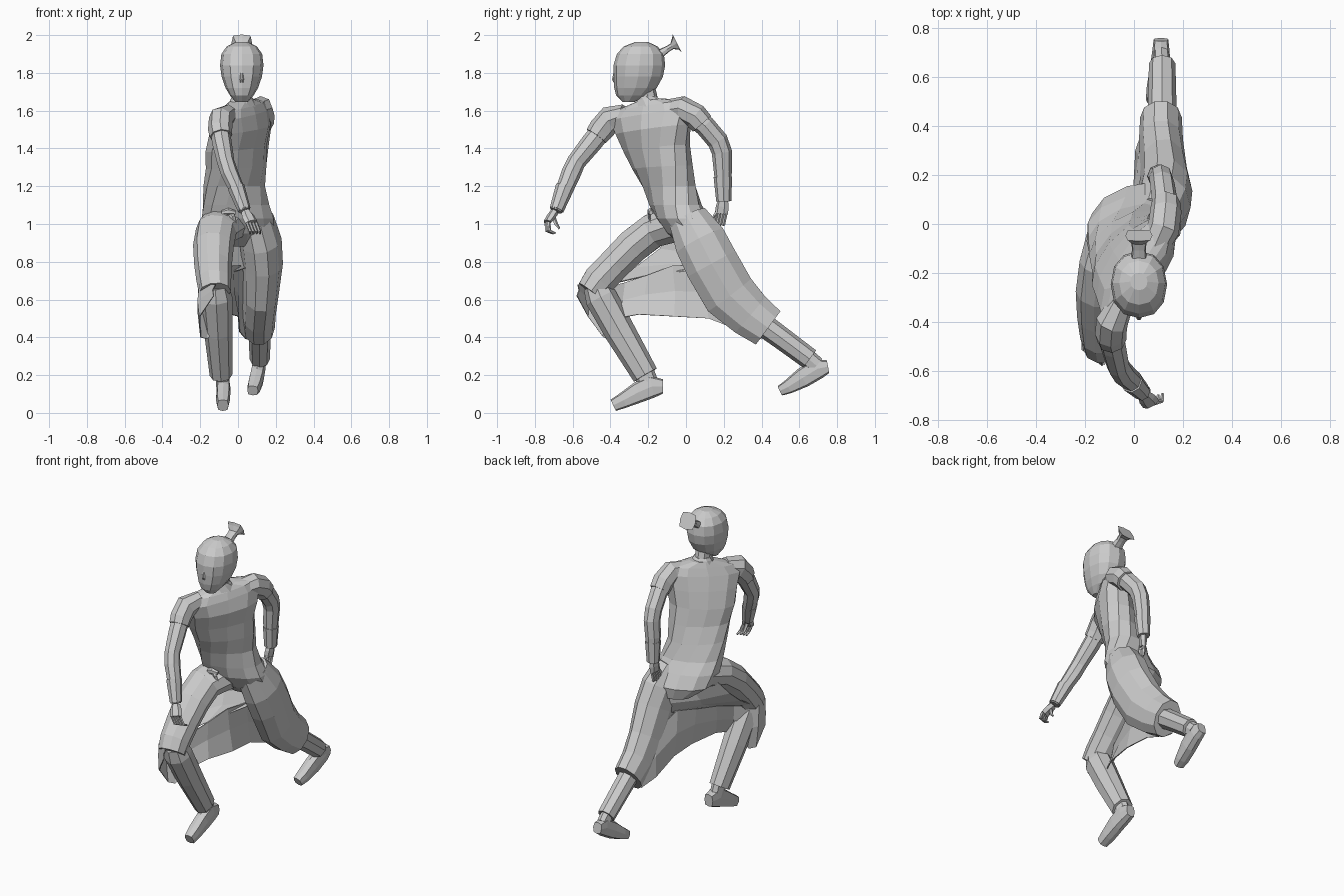
import bpy, bmesh, math
from mathutils import Vector as V


def finish(name, bm):
    bmesh.ops.recalc_face_normals(bm, faces=bm.faces)
    me = bpy.data.meshes.new(name)
    bm.to_mesh(me)
    bm.free()
    ob = bpy.data.objects.new(name, me)
    bpy.context.collection.objects.link(ob)
    return ob


def power(x, e):
    return math.copysign(abs(x) ** e, x) if abs(x) > 1e-6 else 0


def loft(name, rings, n=8, e=1.0):
    """Skin (centre, half axis u, half axis v) rings; e below 1 makes them boxier."""
    bm = bmesh.new()
    loops = []
    for c, u, v in rings:
        loops.append([bm.verts.new(c + u * power(math.cos(2 * math.pi * i / n), e)
                                   + v * power(math.sin(2 * math.pi * i / n), e)) for i in range(n)])
    for a, b in zip(loops, loops[1:]):
        for i in range(n):
            j = (i + 1) % n
            bm.faces.new((a[i], a[j], b[j], b[i]))
    bm.faces.new(loops[0][::-1])
    bm.faces.new(loops[-1])
    return finish(name, bm)


def tube(name, rows, n=8, side=(1, 0, 0), e=1.0):
    """Limb along a path of (x, y, z, half width, half depth)."""
    p = [V(r[:3]) for r in rows]
    rings = []
    for i, r in enumerate(rows):
        t = (p[min(i + 1, len(p) - 1)] - p[max(i - 1, 0)]).normalized()
        s = V(side)
        s = (s - t * s.dot(t)).normalized()
        rings.append((p[i], s * r[3], t.cross(s) * r[4]))
    return loft(name, rings, n, e)


def stack(name, rows, n=12):
    """Body of level rings (x, y, z, half a, half b, turn in degrees, tilt)."""
    rings = []
    for x, y, z, a, b, deg, tilt in rows:
        q = math.radians(deg)
        rings.append((V((x, y, z)), V((math.cos(q), math.sin(q), tilt)) * a,
                      V((-math.sin(q), math.cos(q), 0)) * b))
    return loft(name, rings, n, .9)


def sheet(name, curves):
    bm = bmesh.new()
    rows = [[bm.verts.new(p) for p in c] for c in curves]
    for a, b in zip(rows, rows[1:]):
        for i in range(len(a) - 1):
            bm.faces.new((a[i], a[i + 1], b[i + 1], b[i]))
    ob = finish(name, bm)
    m = ob.modifiers.new("cloth", "SOLIDIFY")
    m.thickness = 0.006
    return ob


def hand(name, wrist, knuckle, tip, spread, thumb):
    w, k, t, s = V(wrist), V(knuckle), V(tip), V(spread)
    tube(name + "_palm", [(*w, .026, .022), (*w.lerp(k, .5), .036, .021), (*k, .036, .016)], 6, spread)
    for i in range(4):
        o = s * (-.027 + .018 * i)
        bend = k.lerp(t, .5) + (k - w) * .3
        tube(f"{name}_finger_{i + 1}", [(*(k + o), .009, .009), (*(bend + o), .009, .009),
                                        (*(t + o * 1.1), .006, .006)], 5, spread)
    th = V(thumb)
    tube(name + "_thumb", [(*w.lerp(k, .3), .012, .012), (*(w.lerp(k, .5).lerp(th, .6)), .011, .011),
                           (*th, .006, .006)], 5, spread)


# Tunic body: twisted from hips to shoulders
stack("tunic", [
    (.02, .07, .88, .10, .08, 18, 0),
    (.01, .03, .95, .19, .13, 18, 0),
    (.0, -.02, 1.03, .20, .135, 15, 0),
    (-.01, -.055, 1.10, .185, .125, 22, 0),
    (-.02, -.09, 1.20, .175, .12, 35, 0),
    (-.01, -.125, 1.30, .185, .12, 45, .05),
    (-.01, -.155, 1.40, .20, .12, 50, .1),
    (.01, -.175, 1.50, .225, .115, 56, .12),
    (.015, -.19, 1.58, .25, .09, 60, .14),
    (.02, -.19, 1.625, .215, .07, 60, .14),
    (.02, -.19, 1.655, .08, .055, 60, .12)])
stack("collar", [(.02, -.195, 1.62, .085, .07, 55, .1), (.02, -.20, 1.66, .06, .056, 40, .05),
                 (.02, -.205, 1.675, .052, .05, 30, 0)], 10)
tube("neck", [(.02, -.19, 1.62, .048, .05), (.02, -.22, 1.75, .046, .05)])

# Knotted waist tie
tube("sash_knot", [(-.085, -.185, 1.06, .012, .012), (-.05, -.19, 1.065, .02, .016),
                   (-.015, -.185, 1.06, .012, .012)], 6, (0, 0, 1))
for i, dx in enumerate((-.035, .03)):
    tube(f"sash_end_{i + 1}", [(-.05, -.19, 1.065, .01, .006), (-.05 + dx * .7, -.195, 1.04, .014, .006),
                               (-.05 + dx, -.185, 1.0, .012, .005)], 4)

# Head: level rings from chin to crown (z, half width, front y, back y)
head = [(1.645, .032, -.335, -.275), (1.68, .062, -.37, -.20), (1.72, .086, -.38, -.155),
        (1.78, .107, -.384, -.122), (1.84, .115, -.384, -.11), (1.90, .108, -.366, -.117),
        (1.94, .08, -.33, -.15), (1.963, .035, -.27, -.2)]
stack("head", [(.02, (f + b) / 2, z, w, (b - f) / 2, 0, 0) for z, w, f, b in head], 12)
tube("nose", [(.02, -.379, 1.81, .006, .004), (.02, -.384, 1.765, .011, .009), (.02, -.38, 1.75, .008, .005)], 6)
tube("topknot", [(.02, -.14, 1.90, .032, .024), (.02, -.10, 1.925, .028, .017), (.02, -.075, 1.94, .032, .016),
                 (.02, -.055, 1.953, .047, .036), (.02, -.047, 1.957, .055, .052)], 8, e=.5)

# Forward arm
tube("forward_sleeve", [(-.05, -.32, 1.58, .05, .055), (-.09, -.40, 1.555, .066, .072),
                        (-.095, -.45, 1.50, .064, .068), (-.09, -.475, 1.465, .06, .062)])
tube("forward_arm", [(-.10, -.42, 1.53, .052, .055), (-.085, -.50, 1.43, .052, .056),
                     (-.065, -.58, 1.33, .046, .05), (-.045, -.608, 1.27, .046, .052),
                     (0, -.648, 1.17, .04, .045), (.035, -.688, 1.07, .03, .034)])
tube("forward_cuff", [(-.01, -.641, 1.195, .046, .05), (.033, -.685, 1.075, .035, .038)])
hand("forward_hand", (.04, -.695, 1.065), (.07, -.735, 1.01), (.09, -.70, .95), (.9, .3, 0), (.06, -.67, .975))

# Rear arm
tube("rear_sleeve", [(.07, -.12, 1.60, .055, .055), (.12, -.02, 1.61, .066, .068),
                     (.13, .05, 1.57, .064, .068), (.13, .085, 1.53, .06, .064)])
tube("rear_arm", [(.12, .0, 1.60, .054, .056), (.125, .10, 1.52, .052, .056), (.115, .168, 1.44, .05, .056),
                  (.11, .19, 1.38, .048, .054), (.10, .195, 1.28, .046, .048), (.095, .20, 1.12, .033, .035)])
tube("rear_cuff", [(.10, .195, 1.25, .047, .049), (.095, .20, 1.12, .038, .04)])
hand("rear_hand", (.095, .198, 1.13), (.09, .187, 1.055), (.085, .17, .99), (.3, .9, 0), (.08, .14, 1.03))

# Forward leg: robe over the thigh, trouser, shoe
tube("forward_thigh", [(-.07, -.06, 1.0, .125, .10), (-.115, -.175, .965, .11, .095),
                       (-.13, -.28, .885, .108, .095), (-.132, -.38, .785, .10, .09),
                       (-.128, -.46, .70, .092, .092), (-.122, -.505, .64, .085, .08)], 10)
tube("forward_trouser", [(-.12, -.475, .675, .07, .07), (-.115, -.45, .61, .085, .085),
                         (-.105, -.35, .43, .075, .082), (-.09, -.215, .20, .06, .07)], 8)
tube("forward_ankle", [(-.085, -.235, .25, .036, .055), (-.08, -.195, .14, .036, .055)])
tube("forward_shoe", [(-.077, -.122, .14, .03, .038), (-.077, -.18, .14, .036, .06),
                      (-.077, -.25, .11, .037, .056), (-.08, -.33, .067, .037, .042),
                      (-.08, -.385, .04, .03, .033)], 8, e=.6)

# Rear leg: robe, trouser, shoe
tube("rear_robe_leg", [(.09, .01, 1.03, .10, .11), (.12, .075, .91, .112, .145), (.13, .135, .79, .108, .15),
                       (.12, .23, .625, .095, .15), (.11, .34, .52, .09, .13),
                       (.11, .435, .45, .085, .115)], 10)
tube("rear_trouser", [(.115, .32, .53, .06, .065), (.115, .50, .40, .058, .06), (.115, .655, .285, .054, .057)])
tube("rear_ankle", [(.115, .62, .31, .036, .048), (.112, .69, .25, .035, .048)])
tube("rear_shoe", [(.11, .752, .245, .03, .034), (.11, .70, .235, .036, .055), (.10, .62, .187, .038, .053),
                   (.086, .545, .14, .036, .038), (.078, .50, .118, .029, .028)], 8, e=.6)

# Open robe tail stretched between the legs
top = [(-.12, -.575, .68), (-.205, -.52, .68), (-.21, -.45, .68), (-.17, -.40, .67), (-.12, -.32, .69),
       (-.08, -.20, .73), (-.03, -.07, .78), (.01, .07, .78), (.05, .25, .68), (.08, .41, .54)]
hem = [(-.13, -.58, .62), (-.205, -.52, .51), (-.20, -.435, .40), (-.165, -.41, .39), (-.08, -.36, .50),
       (-.04, -.25, .52), (.0, -.06, .51), (.0, .12, .50), (.005, .30, .43), (.04, .40, .39)]
mid = [V(a).lerp(V(b), .5) + V((-.01, 0.008, 0)) for a, b in zip(top, hem)]
sheet("robe_tail", [top, mid, hem])
# Seat cloth joining the forward thigh to the back of the hips
sheet("robe_seat", [
    [(-.17, -.04, .99), (-.06, .07, .98), (.06, .14, .96)],
    [(-.215, -.14, .87), (-.10, .0, .85), (.05, .15, .84)],
    [(-.20, -.27, .77), (-.07, -.06, .79), (.05, .12, .77)],
    [(-.19, -.42, .68), (-.08, -.20, .73), (.01, .07, .78)]])
